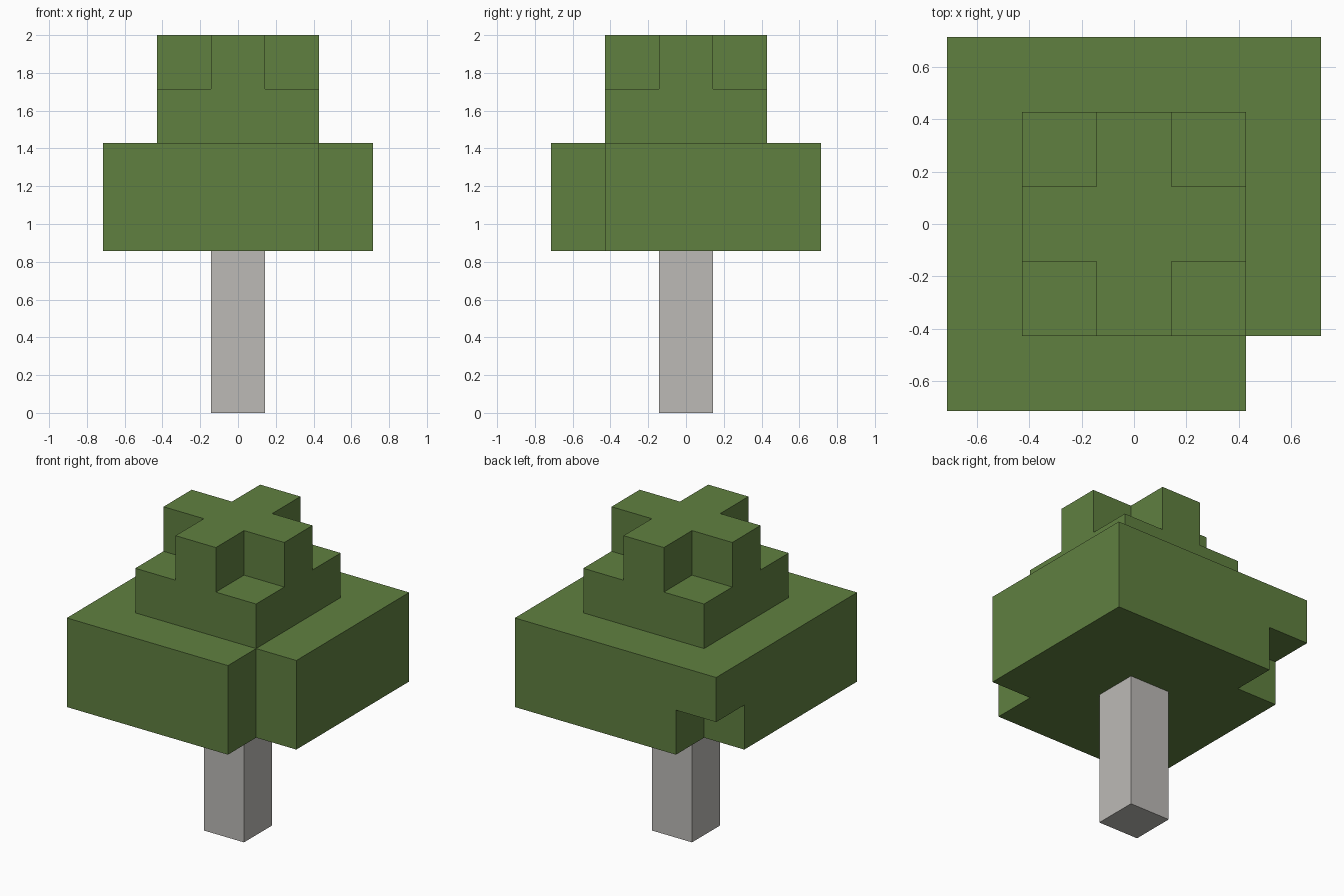
import bpy
import bmesh
from mathutils import Vector

cube = bpy.data.objects.get("Cube")
if cube:
    bpy.data.objects.remove(cube, do_unlink=True)

UNIT = 2 / 7  # edge of one block


def make_material(name, rgb):
    mat = bpy.data.materials.new(name)
    mat.use_nodes = True
    colour = (*rgb, 1)
    mat.diffuse_color = colour
    mat.node_tree.nodes["Principled BSDF"].inputs["Base Color"].default_value = colour
    return mat


def square(reach, level):
    """One square layer of block positions around the centre."""
    span = range(-reach, reach + 1)
    return {(x, y, level) for x in span for y in span}


def build_blocks(name, cells, mat, neighbours=frozenset()):
    """Outer skin of a set of blocks, with coplanar faces merged."""
    bm = bmesh.new()
    for cell in cells:
        centre = Vector(cell) + Vector((0, 0, 0.5))
        for axis in range(3):
            for sign in (-1, 1):
                normal = Vector((0, 0, 0))
                normal[axis] = sign
                beside = tuple(int(c + n) for c, n in zip(cell, normal))
                if beside in cells or beside in neighbours:
                    continue
                u = Vector((0, 0, 0))
                u[(axis + 1) % 3] = 0.5
                v = normal.cross(u)
                mid = centre + normal / 2
                corners = (mid - u - v, mid + u - v, mid + u + v, mid - u + v)
                bm.faces.new([bm.verts.new(c * UNIT) for c in corners])
    bmesh.ops.remove_doubles(bm, verts=bm.verts, dist=0.001)
    bmesh.ops.dissolve_limit(bm, angle_limit=0.01, verts=bm.verts, edges=bm.edges)
    mesh = bpy.data.meshes.new(name)
    bm.to_mesh(mesh)
    bm.free()
    mesh.materials.append(mat)
    obj = bpy.data.objects.new(name, mesh)
    bpy.context.collection.objects.link(obj)
    return obj


leaf_green = make_material("leaf green", (0.117, 0.216, 0.051))
bark_grey = make_material("bark grey", (0.503, 0.491, 0.468))

# Trunk: a column of three blocks
trunk = {(0, 0, level) for level in range(3)}

# Foliage: two wide layers, a middle layer and a cross on top
foliage = square(2, 3) | square(2, 4) | square(1, 5)
foliage |= {(x, y, z) for x, y, z in square(1, 6) if x * y == 0}
# Missing corner blocks
foliage -= {(2, -2, 3), (2, -2, 4), (-2, 2, 3)}

build_blocks("trunk", trunk, bark_grey)
build_blocks("foliage", foliage, leaf_green, trunk)
